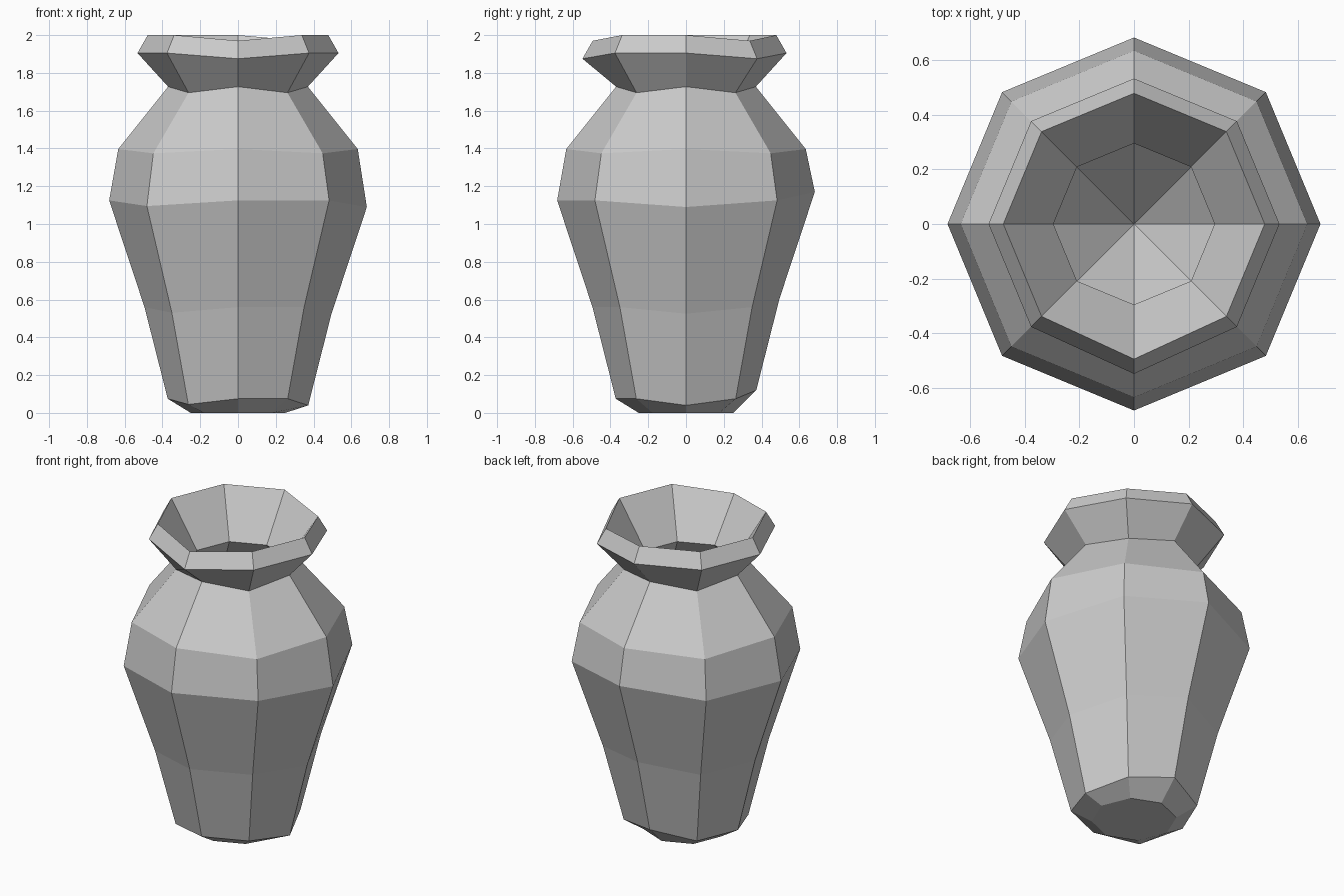
import bpy, bmesh
from math import cos, sin, pi

if "Cube" in bpy.data.objects:
    bpy.data.objects.remove(bpy.data.objects["Cube"])

SIDES = 8
# hand-made wobble of the ring heights, counter-clockwise from +x
LEVEL = [0] * 8
LOWER = [-.035, 0, .045, 0, 0, -.03, 0, 0]
SHOULDER = [.01, -.013] * 4
NECK = [.015, -.017] * 4
LIP = [0, -.03, 0, 0, 0, 0, -.03, 0]

# (radius, height, wobble) from the foot up the outside, over the lip, down the inside
PROFILE = [
    (.25, 0, LEVEL),
    (.372, .075, LOWER),
    (.495, .56, LOWER),
    (.682, 1.125, LOWER),
    (.634, 1.387, SHOULDER),
    (.37, 1.712, NECK),
    (.532, 1.905, LIP),
    (.478, 2.0, LIP),
    (.295, 1.71, LEVEL),
    (.57, 1.36, LEVEL),
    (.61, 1.12, LEVEL),
    (.42, .56, LEVEL),
]

bm = bmesh.new()
rings = []
for r, z, wobble in PROFILE:
    ring = []
    for i in range(SIDES):
        a = 2 * pi * i / SIDES
        # the front of the lip bulges slightly where it dips
        rr = r + (.016 if wobble is LIP and i == 6 else 0)
        ring.append(bm.verts.new((rr * cos(a), rr * sin(a), z + wobble[i])))
    rings.append(ring)

# walls
for low, high in zip(rings, rings[1:]):
    for i in range(SIDES):
        j = (i + 1) % SIDES
        bm.faces.new((low[i], low[j], high[j], high[i]))

# flat foot and pointed inner floor
bm.faces.new(rings[0][::-1])
tip = bm.verts.new((0, 0, .06))
for i in range(SIDES):
    bm.faces.new((rings[-1][i], rings[-1][(i + 1) % SIDES], tip))
bmesh.ops.recalc_face_normals(bm, faces=bm.faces)

mesh = bpy.data.meshes.new("vase")
bm.to_mesh(mesh)
bm.free()
vase = bpy.data.objects.new("vase", mesh)
bpy.context.collection.objects.link(vase)
